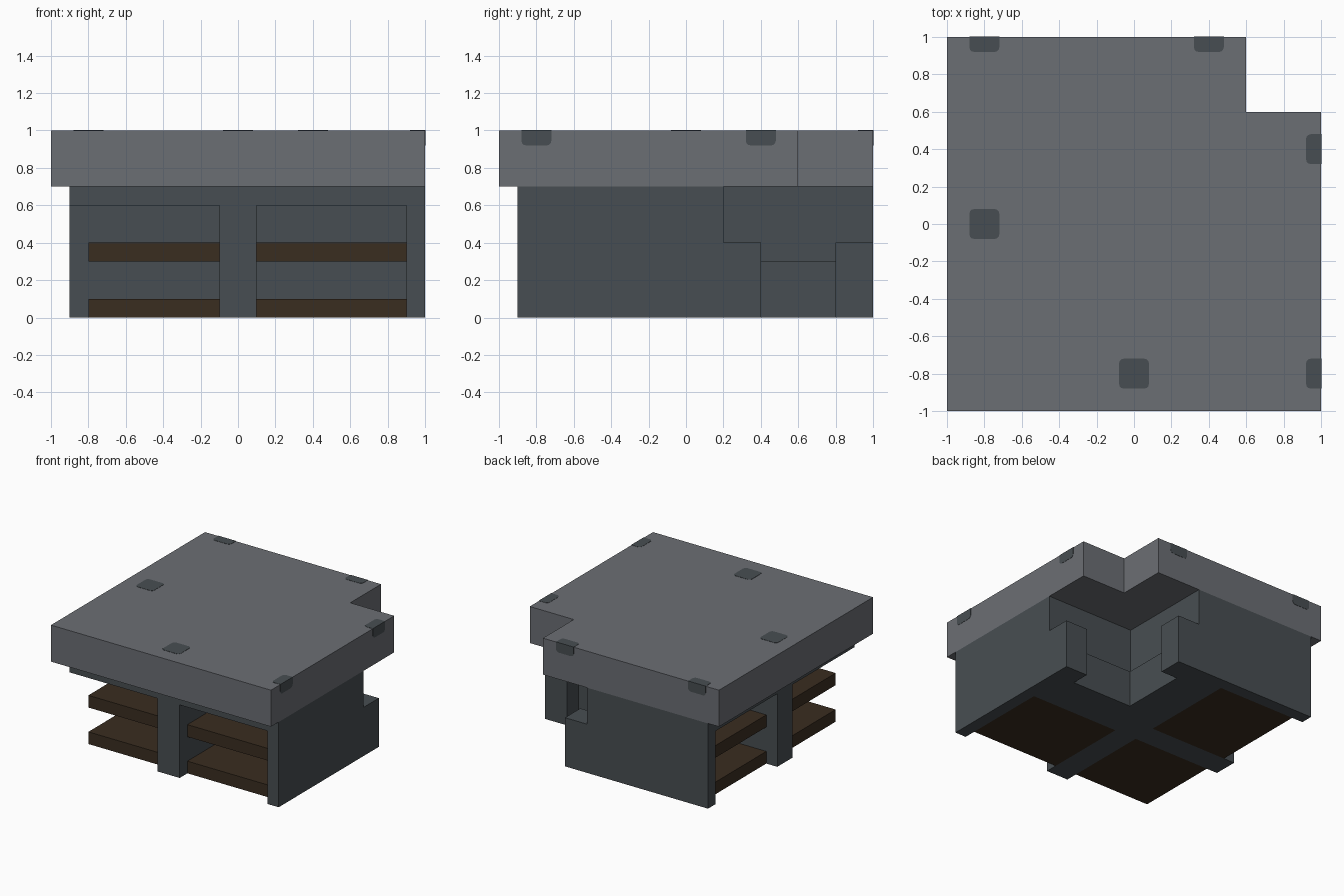
import bpy, bmesh, math

if "Cube" in bpy.data.objects:
    bpy.data.objects.remove(bpy.data.objects["Cube"])


def material(name, color):
    m = bpy.data.materials.new(name)
    m.diffuse_color = (*color, 1)
    m.use_nodes = True
    m.node_tree.nodes["Principled BSDF"].inputs["Base Color"].default_value = m.diffuse_color
    return m


SLATE = material("slate_grey", (0.148, 0.157, 0.174))
DARK = material("dark_grey", (0.064, 0.076, 0.084))
WOOD = material("dark_wood", (0.042, 0.026, 0.0145))


def prism(name, outline, z0, z1, mat, place=None):
    """Extrude a flat outline from z0 to z1; place maps local points to world."""
    bm = bmesh.new()
    face = bm.faces.new([bm.verts.new((x, y, z0)) for x, y in outline])
    top = bmesh.ops.extrude_face_region(bm, geom=[face])["geom"]
    for v in top:
        if isinstance(v, bmesh.types.BMVert):
            v.co.z = z1
    if place:
        for v in bm.verts:
            v.co = place(*v.co)
    bmesh.ops.recalc_face_normals(bm, faces=bm.faces)
    mesh = bpy.data.meshes.new(name)
    bm.to_mesh(mesh)
    bm.free()
    mesh.materials.append(mat)
    obj = bpy.data.objects.new(name, mesh)
    bpy.context.collection.objects.link(obj)
    return obj


def rect(x0, x1, y0, y1):
    return [(x0, y0), (x1, y0), (x1, y1), (x0, y1)]


def swap(points):
    """Mirror an outline across the x = y diagonal."""
    return [(y, x) for x, y in points]


# Counter slab with a notched corner
prism("counter_top", [(-1, -1), (1, -1), (1, 0.6), (0.6, 0.6), (0.6, 1), (-1, 1)],
      0.7, 1, SLATE)

# Panel under the slab
prism("upper_panel", [(-0.9, -0.9), (1, -0.9), (1, 0.2), (0.2, 0.2), (0.2, 1), (-0.9, 1)],
      0.6, 0.7, DARK)

# Crossing partitions joined to the outer walls
half = [(-0.1, -0.1), (-0.1, -0.9), (0.1, -0.9), (0.1, -0.1), (0.9, -0.1),
        (0.9, -0.9), (1, -0.9), (1, 0.2), (0.2, 0.2)]
prism("partition_walls", half + swap(half[1:-1])[::-1], 0, 0.6, DARK)

# Low ledge and stepped wall ends in the recessed corner
ledge = [(0.2, 0.2), (0.8, 0.2), (0.8, 0.25), (0.25, 0.25)]
prism("corner_ledge", ledge + swap(ledge[1:-1])[::-1], 0, 0.3, DARK)
step = rect(0.8, 1, 0.2, 0.4)
prism("right_wall_step", step, 0, 0.4, DARK)
prism("back_wall_step", swap(step), 0, 0.4, DARK)

# Two shelves in each of the three open bays
bays = {"front_left": rect(-0.8, -0.1, -0.8, -0.1),
        "front_right": rect(0.1, 0.9, -0.8, -0.1),
        "back_left": swap(rect(0.1, 0.9, -0.8, -0.1))}
for bay, outline in bays.items():
    for level, z in (("lower", 0), ("middle", 0.3)):
        prism(f"{bay}_{level}_shelf", outline, z, z + 0.1, WOOD)

# Rounded dark inlays, whole on the top and folded over the rim
R, C, T = 0.08, 0.025, 0.002


def arc(cx, cy, a0):
    return [(cx + C * math.cos(math.radians(a0 + a)), cy + C * math.sin(math.radians(a0 + a)))
            for a in (0, 30, 60, 90)]


k = R - C
lower = arc(-k, -k, 180) + arc(k, -k, 270)
whole = lower + arc(k, k, 0) + arc(-k, k, 90)
folded = lower + [(R, T), (-R, T)]

for i, (cx, cy) in enumerate([(0, -0.8), (-0.8, 0)]):
    prism(f"top_inlay_{i}", whole, 0, T, DARK,
          lambda u, v, w, cx=cx, cy=cy: (cx + u, cy + v, 1 + w))

for c in (-0.8, 0.4):
    tag = "a" if c < 0 else "b"
    prism(f"right_inlay_top_{tag}", folded, 0, T, DARK, lambda u, v, w: (1 + v, c + u, 1 + w))
    prism(f"right_inlay_side_{tag}", folded, 0, T, DARK, lambda u, v, w: (1 + w, c + u, 1 + v))
    prism(f"back_inlay_top_{tag}", folded, 0, T, DARK, lambda u, v, w: (c + u, 1 + v, 1 + w))
    prism(f"back_inlay_side_{tag}", folded, 0, T, DARK, lambda u, v, w: (c + u, 1 + w, 1 + v))
